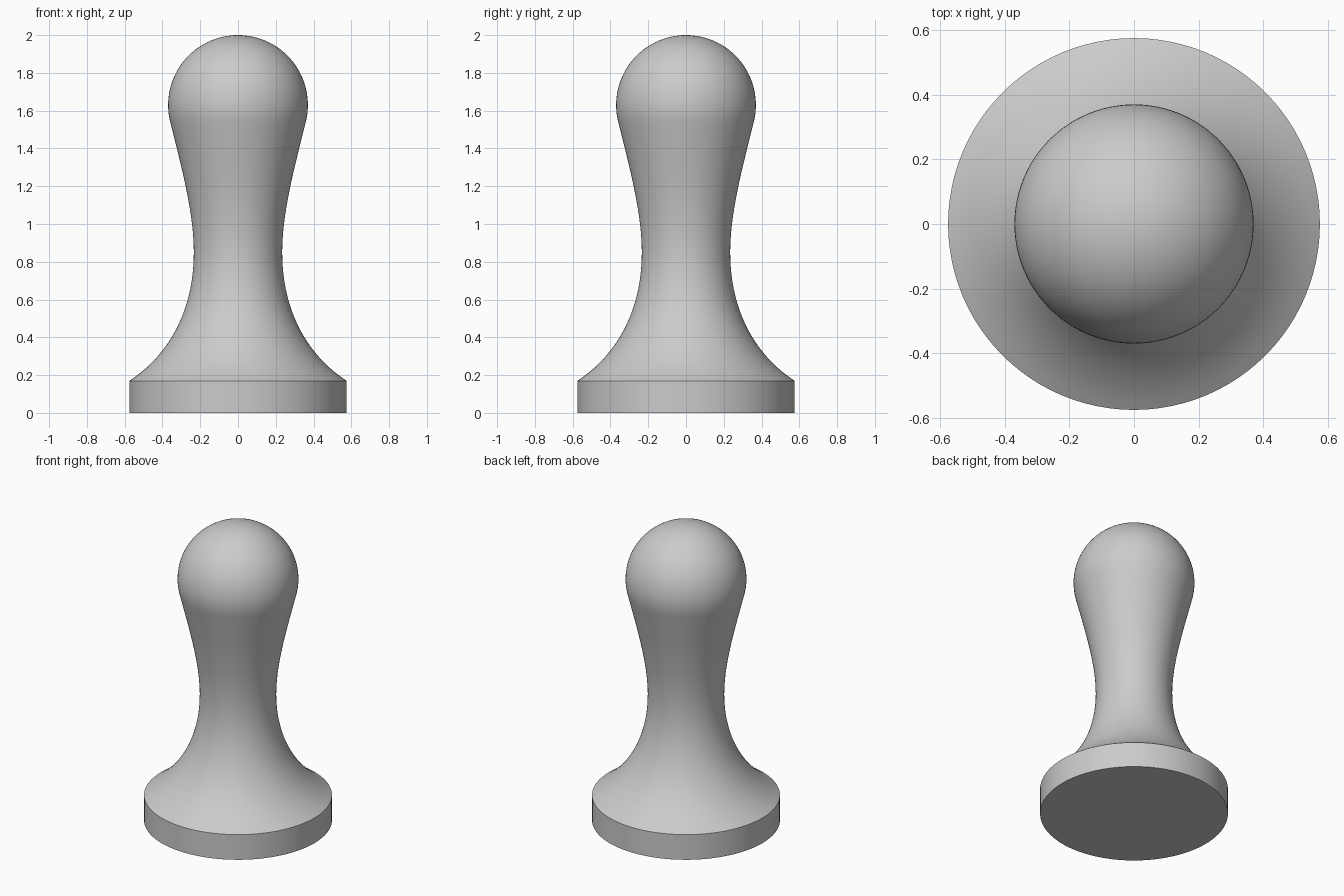
import bpy
import bmesh
from math import cos, sin, radians, tau
from mathutils import Vector
from mathutils.geometry import interpolate_bezier

cube = bpy.data.objects.get("Cube")
if cube:
    bpy.data.objects.remove(cube, do_unlink=True)

SEGMENTS = 96
BASE_R, BASE_H = 0.575, 0.17
HEAD_R, HEAD_Z = 0.37, 1.63
WAIST_R, WAIST_Z = 0.234, 0.85
TANGENT = radians(14)


def point(r, z):
    return Vector((r, 0, z))


# Grey plastic
grey = bpy.data.materials.new("grey")
grey.use_nodes = True
colour = (0.6, 0.6, 0.6, 1)
grey.diffuse_color = colour
grey.node_tree.nodes["Principled BSDF"].inputs["Base Color"].default_value = colour

# Flat foot with a straight rim
profile = [point(0, 0), point(BASE_R, 0)]

# Concave flare from the rim up to the waist
waist = point(WAIST_R, WAIST_Z)
profile += interpolate_bezier(point(BASE_R, BASE_H), point(0.36, 0.31),
                              point(WAIST_R, 0.55), waist, 24)

# Neck widening to meet the head tangentially
neck_top = point(HEAD_R * cos(TANGENT), HEAD_Z - HEAD_R * sin(TANGENT))
neck_handle = neck_top - 0.25 * point(sin(TANGENT), cos(TANGENT))
profile += interpolate_bezier(waist, point(WAIST_R, 1.06),
                              neck_handle, neck_top, 20)[1:]

# Round head
STEPS = 32
for i in range(1, STEPS):
    a = -TANGENT + (radians(90) + TANGENT) * i / STEPS
    profile.append(point(HEAD_R * cos(a), HEAD_Z + HEAD_R * sin(a)))
profile.append(point(0, HEAD_Z + HEAD_R))

# Revolve the profile around the vertical axis
bm = bmesh.new()
verts = [bm.verts.new(p) for p in profile]
edges = [bm.edges.new(pair) for pair in zip(verts, verts[1:])]
bmesh.ops.spin(bm, geom=verts + edges, cent=(0, 0, 0), axis=(0, 0, 1),
               angle=tau, steps=SEGMENTS, use_duplicate=False)
bmesh.ops.remove_doubles(bm, verts=bm.verts, dist=0.0001)
bmesh.ops.recalc_face_normals(bm, faces=bm.faces)
mesh = bpy.data.meshes.new("turned_body")
bm.to_mesh(mesh)
bm.free()
mesh.materials.append(grey)
body = bpy.data.objects.new("turned_body", mesh)
bpy.context.collection.objects.link(body)

# Smooth surface with crisp rim edges
bpy.ops.object.select_all(action="DESELECT")
body.select_set(True)
bpy.context.view_layer.objects.active = body
bpy.ops.object.shade_smooth_by_angle(angle=radians(30))
